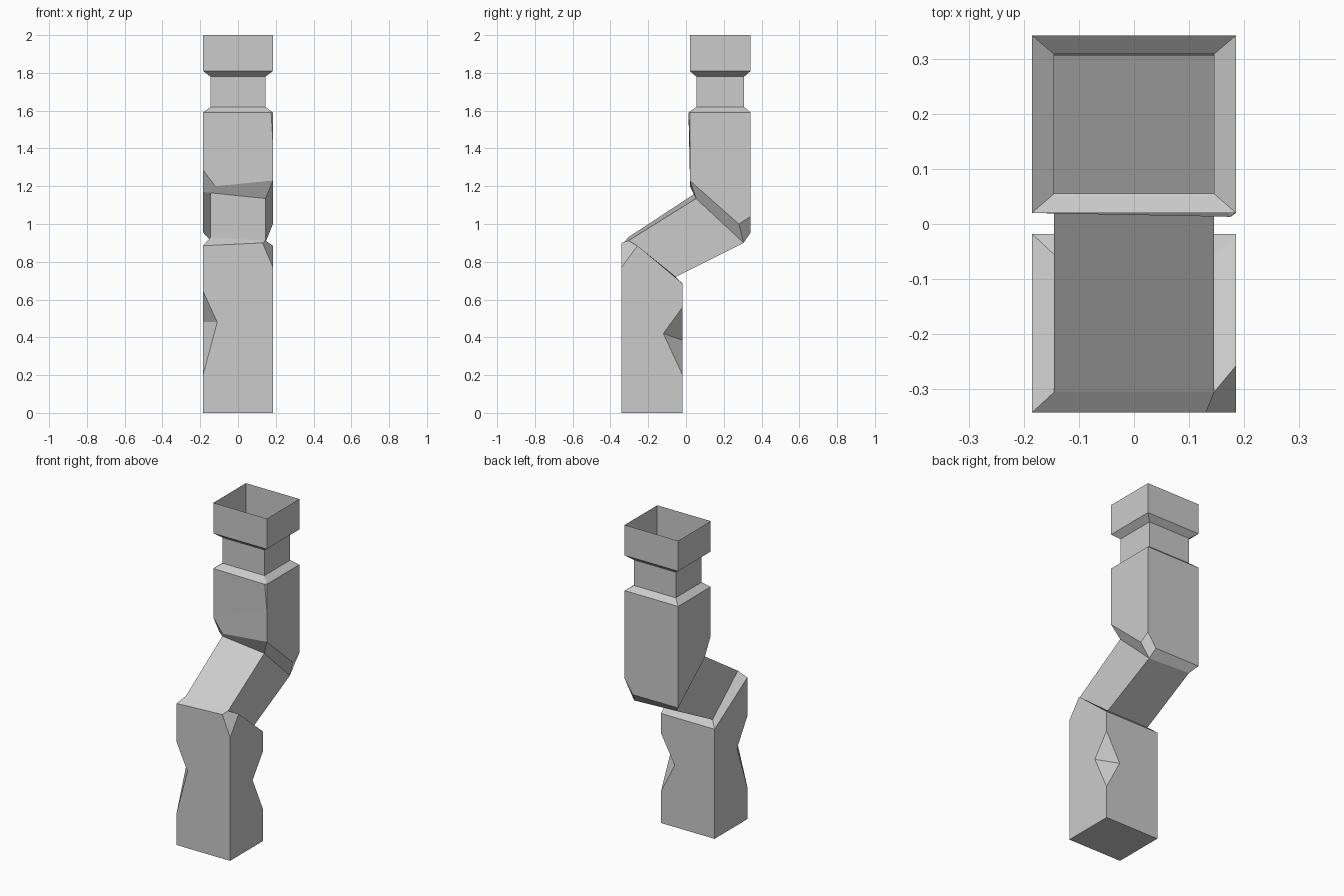
import bpy, bmesh

if "Cube" in bpy.data.objects:
    bpy.data.objects.remove(bpy.data.objects["Cube"])

W, N = 0.185, 0.145           # half widths: wide blocks, narrow tubes


def build(name, faces):
    """Make a flat-shaded shell from polygons, welding shared points."""
    bm = bmesh.new()
    for pts in faces:
        bm.faces.new([bm.verts.new(p) for p in pts])
    bmesh.ops.remove_doubles(bm, verts=bm.verts, dist=0.0005)
    bmesh.ops.recalc_face_normals(bm, faces=bm.faces)
    me = bpy.data.meshes.new(name)
    bm.to_mesh(me)
    bm.free()
    ob = bpy.data.objects.new(name, me)
    bpy.context.collection.objects.link(ob)
    return ob


def ring(w, y0, y1, z):
    """Level rectangle: front left, front right, back right, back left."""
    return [(-w, y0, z), (w, y0, z), (w, y1, z), (-w, y1, z)]


def loft(rings):
    """Four-sided bands between successive rings."""
    return [(a[i], a[(i + 1) % 4], b[(i + 1) % 4], b[i])
            for a, b in zip(rings, rings[1:]) for i in range(4)]


# slanted tube end rings, shared with both blocks
low = [(-N, -0.305, 0.93), (N, -0.305, 0.912), (N, -0.055, 0.72), (-N, -0.055, 0.72)]
high = [(-N, 0.053, 1.165), (N, 0.053, 1.135), (N, 0.305, 0.90), (-N, 0.305, 0.912)]
build("middle_tube", loft([low, high]))

# lower block: chipped top corner and two notched edges
F, B = -0.342, -0.018
base = ring(W, F, B, 0)
fl, br, bl = (-W, F, 0.885), (W, B, 0.685), (-W, B, 0.685)
chip = [(W, F, 0.77), (0.13, F, 0.90), low[1], (W, -0.257, 0.885)]
n1 = [(-W, F, 0.20), (-0.11, F, 0.48), (-W, F, 0.645), (-W, -0.24, 0.48)]
n2 = [(W, B, 0.20), (W, -0.12, 0.42), (W, B, 0.56), (0.09, B, 0.385)]
faces = [base, chip]
for n in (n1, n2):
    faces += [(n[0], n[1], n[3]), (n[1], n[2], n[3])]
faces += [
    [base[0], base[1], chip[0], chip[1], fl, n1[2], n1[1], n1[0]],
    [base[1], base[2], n2[0], n2[1], n2[2], br, chip[3], chip[0]],
    [base[2], base[3], bl, br, n2[2], n2[3], n2[0]],
    [base[3], base[0], n1[0], n1[3], n1[2], fl, bl],
    [fl, chip[1], low[1], low[0]],
    [chip[3], br, low[2], low[1]],
    [br, bl, low[3], low[2]],
    [bl, fl, low[0], low[3]],
]
build("lower_block", faces)

# upper block: two chipped bottom corners and a slight chip at the top front
F, B, Z = 0.02, 0.342, 1.59
fr, bl = (W, F, 1.23), (-W, B, 0.955)
c1 = [(-W, F, 1.285), (-0.12, F, 1.20), high[0], (-W, 0.08, 1.17)]
c2 = [(W, B, 1.04), (W, 0.28, 1.00), high[2], (0.127, B, 0.955)]
top = ring(W, F, B, Z)
t1, t2, t3 = (0.175, 0.013, Z), (W, 0.022, Z), (W, F, 1.43)
neck = ring(N, 0.055, 0.308, 1.62)
faces = [
    c1, c2, [t3, t2, t1],
    [c1[0], c1[1], fr, t3], [c1[0], t3, t1, top[0]],
    [fr, c2[1], c2[0], top[2], t2, t3],
    [c2[0], c2[3], bl, top[3], top[2]],
    [bl, c1[3], c1[0], top[0], top[3]],
    [c1[1], fr, high[1], high[0]],
    [fr, c2[1], high[2], high[1]],
    [c2[3], bl, high[3], high[2]],
    [bl, c1[3], high[0], high[3]],
    [top[0], t1, neck[1], neck[0]], [t1, t2, neck[1]],
    [t2, top[2], neck[2], neck[1]],
    [top[2], top[3], neck[3], neck[2]],
    [top[3], top[0], neck[0], neck[3]],
]
build("upper_block", faces)

# neck and open rim at the top
build("neck_and_rim", loft([neck, ring(N, 0.055, 0.308, 1.78),
                            ring(W, F, B, 1.81), ring(W, F, B, 2.0)]))
